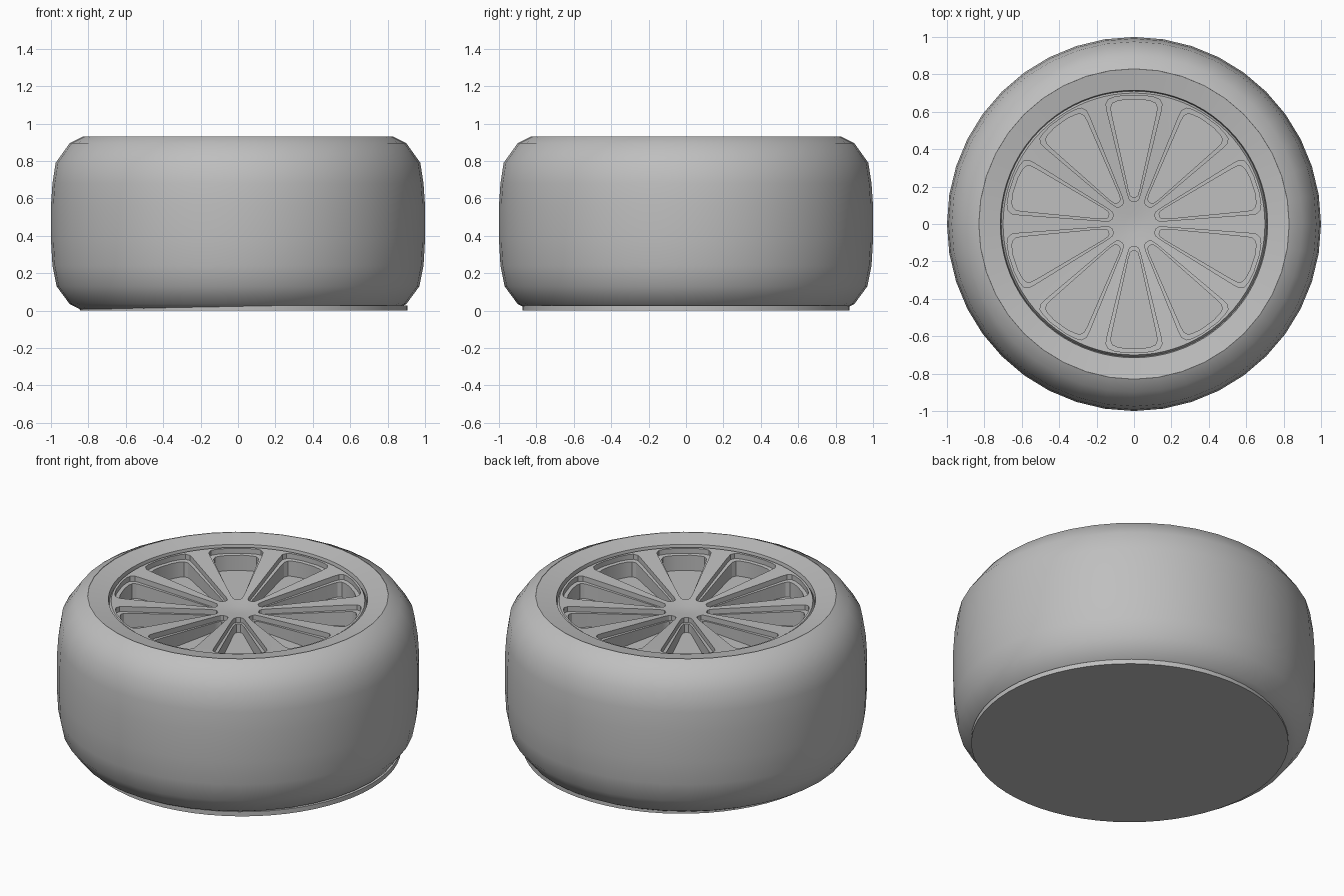
import bpy, bmesh, math
from mathutils import Matrix, Vector

cube = bpy.data.objects.get("Cube")
if cube:
    bpy.data.objects.remove(cube, do_unlink=True)

grey = bpy.data.materials.new("plain grey")
grey.use_nodes = True
colour = (0.52, 0.52, 0.52, 1)
grey.diffuse_color = colour
grey.node_tree.nodes["Principled BSDF"].inputs["Base Color"].default_value = colour

WINDOWS = 10
FLOOR = 0.77


def add_object(name, bm):
    bmesh.ops.remove_doubles(bm, verts=bm.verts, dist=1e-5)
    bmesh.ops.recalc_face_normals(bm, faces=bm.faces)
    mesh = bpy.data.meshes.new(name)
    bm.to_mesh(mesh)
    bm.free()
    mesh.materials.append(grey)
    obj = bpy.data.objects.new(name, mesh)
    bpy.context.collection.objects.link(obj)
    return obj


def activate(obj):
    bpy.ops.object.select_all(action='DESELECT')
    obj.select_set(True)
    bpy.context.view_layer.objects.active = obj


def smooth(obj, degrees):
    activate(obj)
    bpy.ops.object.shade_smooth_by_angle(angle=math.radians(degrees))


def lathe(name, profile, steps):
    """Revolve (radius, height) points around the vertical axis."""
    bm = bmesh.new()
    verts = [bm.verts.new((r, 0, z)) for r, z in profile]
    edges = [bm.edges.new(pair) for pair in zip(verts, verts[1:])]
    bmesh.ops.spin(bm, geom=verts + edges, cent=(0, 0, 0), axis=(0, 0, 1),
                   angle=math.tau, steps=steps, use_duplicate=False)
    return add_object(name, bm)


def dish(u):
    """Height of the dished wheel face at a distance from the hub."""
    return 0.84 + 0.08 * u


def window_cutter(name, scale_u, scale_v, bottom):
    """Ring of wedge prisms with rounded ends, one for each window."""
    half = [(0.12, 0.012), (0.13, 0.024), (0.16, 0.035), (0.60, 0.143),
            (0.64, 0.15), (0.665, 0.138), (0.677, 0.11), (0.687, 0.05)]
    outline = half + [(u, -v) for u, v in reversed(half)]
    outline = [(0.42 + (u - 0.42) * scale_u, v * scale_v) for u, v in outline]
    bm = bmesh.new()
    for i in range(WINDOWS):
        turn = Matrix.Rotation(math.pi / 2 + math.tau * i / WINDOWS, 3, 'Z')
        low = [bm.verts.new(turn @ Vector((u, v, bottom(u)))) for u, v in outline]
        high = [bm.verts.new(turn @ Vector((u, v, 1.1))) for u, v in outline]
        bm.faces.new(low)
        bm.faces.new(high)
        for j in range(len(low)):
            k = (j + 1) % len(low)
            bm.faces.new((low[j], low[k], high[k], high[j]))
    return add_object(name, bm)


# Tyre with rounded shoulders and a closed underside
tyre = lathe("tyre", [(0, 0.004), (0.84, 0.004), (0.90, 0.035), (0.97, 0.13),
                      (0.992, 0.24), (1.0, 0.38), (1.0, 0.56), (0.992, 0.68),
                      (0.975, 0.79), (0.90, 0.895), (0.83, 0.93), (0.82, 0.85)], 40)
smooth(tyre, 40)

# Rim flange sloping gently inward
rim = lathe("rim_flange", [(0.832, 0.86), (0.83, 0.928), (0.715, 0.907),
                           (0.707, 0.86)], 80)
smooth(rim, 30)

# Dished wheel face, cut into spokes by stepped windows
face = lathe("spoked_face", [(0, 0.70), (0.71, 0.70), (0.71, 0.88), (0.70, dish(0.70)),
                             (0.1, dish(0.1)), (0.05, 0.842), (0, 0.84)], 80)
cutters = [window_cutter("ledge_cutter", 1, 1, lambda u: dish(u) - 0.03),
           window_cutter("opening_cutter", 0.92, 0.83, lambda u: FLOOR)]
for cutter in cutters:
    cutter.hide_render = True
    activate(face)
    mod = face.modifiers.new("windows", 'BOOLEAN')
    mod.operation = 'DIFFERENCE'
    mod.solver = 'EXACT'
    mod.object = cutter
    bpy.ops.object.modifier_apply(modifier=mod.name)
    bpy.data.objects.remove(cutter, do_unlink=True)
smooth(face, 30)

# Flat base plate, set slightly to one side
base = lathe("base_plate", [(0, 0), (0.875, 0), (0.875, 0.028), (0, 0.028)], 64)
base.location.x = 0.03
smooth(base, 30)
